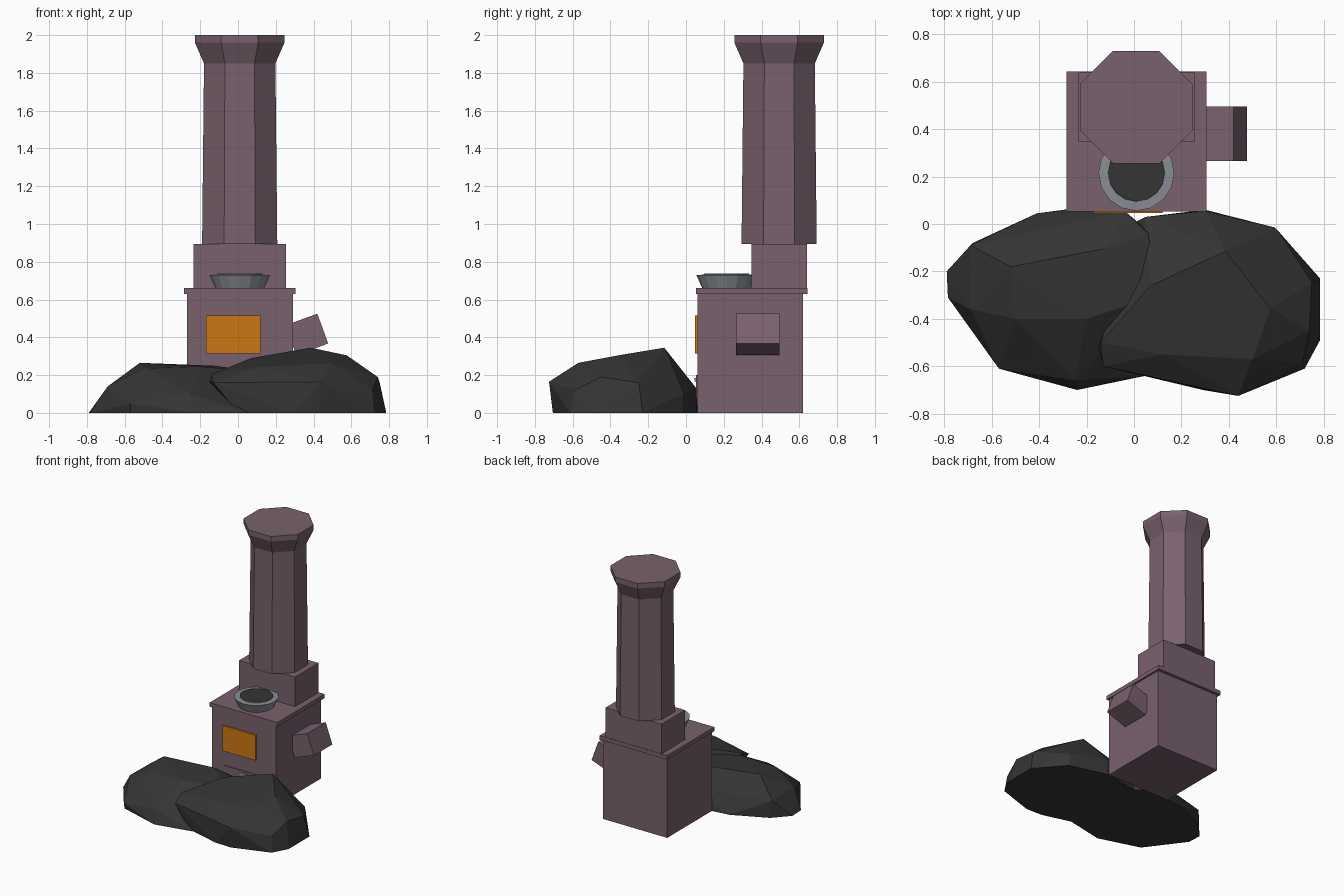
import bpy, bmesh, math
from mathutils import Matrix, Vector

cube = bpy.data.objects.get("Cube")
if cube:
    bpy.data.objects.remove(cube, do_unlink=True)


def material(name, rgb):
    m = bpy.data.materials.new(name)
    m.use_nodes = True
    m.diffuse_color = (*rgb, 1)
    bsdf = next(n for n in m.node_tree.nodes if n.type == 'BSDF_PRINCIPLED')
    bsdf.inputs["Base Color"].default_value = (*rgb, 1)
    return m


PURPLE = material("dusty purple", (0.19, 0.12, 0.155))
ORANGE = material("glowing orange", (0.60, 0.185, 0.006))
GREY = material("pan grey", (0.25, 0.27, 0.29))
COAL = material("coal black", (0.035, 0.035, 0.035))


def finish(name, bm, *mats):
    bmesh.ops.recalc_face_normals(bm, faces=bm.faces[:])
    mesh = bpy.data.meshes.new(name)
    bm.to_mesh(mesh)
    bm.free()
    for m in mats:
        mesh.materials.append(m)
    ob = bpy.data.objects.new(name, mesh)
    bpy.context.collection.objects.link(ob)
    return ob


def box(name, lo, hi, mat, turn=Matrix()):
    """Box between two corners, optionally transformed."""
    lo, hi = Vector(lo), Vector(hi)
    bm = bmesh.new()
    fit = Matrix.Translation((lo + hi) / 2) @ Matrix.Diagonal((*(hi - lo), 1))
    bmesh.ops.create_cube(bm, size=1, matrix=turn @ fit)
    return finish(name, bm, mat)


def lathe(name, centre, profile, sides, mats, start=0):
    """Capped rings of (radius, height); a cap takes the last material."""
    bm = bmesh.new()
    rings = []
    for r, z in profile:
        angles = [start + math.tau * i / sides for i in range(sides)]
        rings.append([bm.verts.new((centre[0] + r * math.cos(a),
                                    centre[1] + r * math.sin(a), z)) for a in angles])
    for a, b in zip(rings, rings[1:]):
        for i in range(sides):
            j = (i + 1) % sides
            bm.faces.new((a[i], a[j], b[j], b[i]))
    bm.faces.new(rings[0])
    bm.faces.new(rings[-1]).material_index = len(mats) - 1
    return finish(name, bm, *mats)


def rock(name, points):
    """Faceted convex boulder."""
    bm = bmesh.new()
    for p in points:
        bm.verts.new(p)
    hull = bmesh.ops.convex_hull(bm, input=bm.verts[:])
    spare = [v for v in hull["geom_interior"] if isinstance(v, bmesh.types.BMVert)]
    bmesh.ops.delete(bm, geom=spare, context='VERTS')
    return finish(name, bm, COAL)


# Stove body
box("firebox", (-.27, .06, 0), (.29, .62, .63), PURPLE)
box("stove_top", (-.285, .053, .63), (.305, .643, .662), PURPLE)
box("chimney_base", (-.235, .348, .662), (.255, .64, .895), PURPLE)

# Octagonal chimney with flared cap
wide = 1 / math.cos(math.pi / 8)
lathe("chimney", (.009, .493),
      [(.199 * wide, .895), (.189 * wide, 1.85), (.237 * wide, 1.96), (.237 * wide, 2)],
      8, [PURPLE], math.pi / 8)

# Pan with dark filling
lathe("pan", (.01, .215), [(.13, .662), (.16, .73), (.12, .732), (.119, .737)],
      16, [GREY, COAL])

# Front openings
box("fire_window", (-.17, .047, .315), (.12, .062, .515), ORANGE)
box("ash_drawer", (-.17, .053, .04), (.19, .062, .2), PURPLE)
box("drawer_handle", (-.02, .046, .165), (.05, .055, .185), GREY)

# Tilted side chute
tilt = Matrix.Translation((.42, 0, .525)) @ Matrix.Rotation(math.radians(-20), 4, 'Y')
box("side_chute", (-.18, .265, -.168), (0, .495, 0), PURPLE, tilt)

# Boulders in front
rock("left_rock", [
    (-.79, -.2, 0), (-.785, -.31, 0), (-.69, -.09, .135), (-.68, -.08, 0),
    (-.41, .045, 0), (-.28, .062, 0), (-.04, .055, .13), (-.04, .05, 0),
    (-.52, -.18, .265), (-.13, -.105, .25), (-.2, -.4, .245), (-.5, -.4, .235),
    (-.69, -.36, .14), (-.57, -.61, .05), (-.57, -.6, 0), (-.24, -.7, 0),
    (-.25, -.66, .1), (.05, -.64, 0), (.06, -.04, .17), (.06, -.03, 0), (.1, -.3, .22)])
rock("right_rock", [
    (.01, .01, 0), (.05, .03, .1), (.3, .06, 0), (.3, .055, .13), (.595, -.015, .1),
    (.6, -.02, 0), (.785, -.23, 0), (.75, -.25, .16), (.785, -.49, 0), (.74, -.45, .19),
    (.72, -.61, 0), (.71, -.59, .12), (.44, -.725, .165), (.43, -.705, 0), (.29, -.7, 0),
    (.5, -.57, .265), (.575, -.355, .305), (.385, -.115, .345), (.07, -.26, .29),
    (-.14, -.5, .205), (-.15, -.52, .165), (-.13, -.6, .16), (.0, -.62, 0),
    (.12, -.55, .245), (.02, -.26, 0)])
